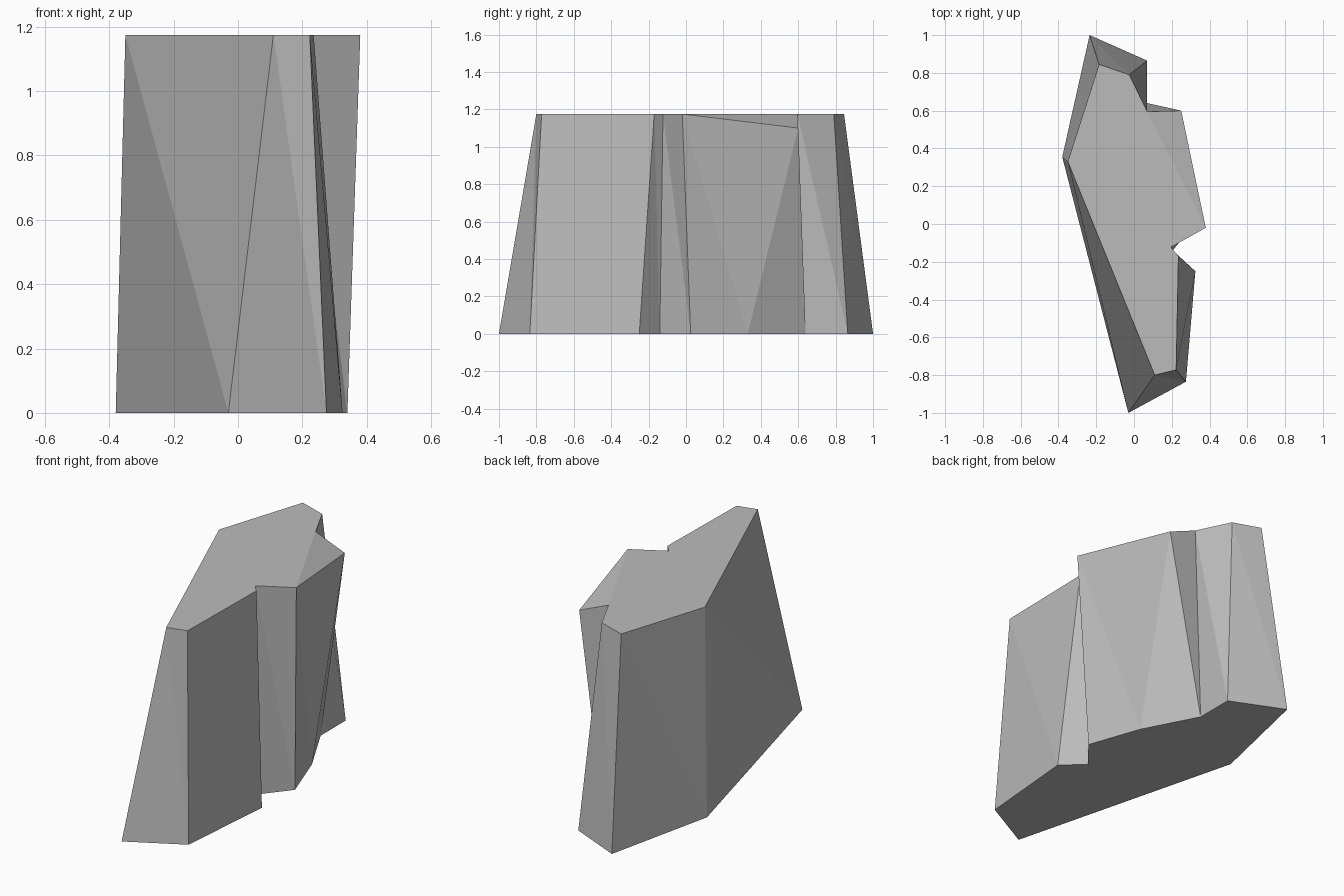
import bpy
import bmesh

if "Cube" in bpy.data.objects:
    bpy.data.objects.remove(bpy.data.objects["Cube"], do_unlink=True)

# Plain stone colour
stone = bpy.data.materials.new("stone_grey")
stone.use_nodes = True
colour = (0.5, 0.5, 0.5, 1)
stone.diffuse_color = colour
bsdf = next(n for n in stone.node_tree.nodes if n.type == 'BSDF_PRINCIPLED')
bsdf.inputs["Base Color"].default_value = colour

HEIGHT = 1.175
CHIP = 6     # index of the corner that dips below the top

# Matching outlines of the base and the top, counter-clockwise
base_outline = [(-.38, .355), (-.03, -1), (.275, -.835), (.325, -.25), (.205, -.14),
                (.34, .025), (.233, .33), (.07, .64), (.07, .865), (-.235, 1)]
top_outline = [(-.35, .33), (.11, -.8), (.223, -.772), (.235, -.17), (.195, -.123),
               (.38, -.02), (.25, .6), (.07, .595), (-.025, .79), (-.185, .845)]

bm = bmesh.new()
base = [bm.verts.new((x, y, 0)) for x, y in base_outline]
top = [bm.verts.new((x, y, HEIGHT)) for x, y in top_outline]
top[CHIP].co.z = 1.1

# Sides, split into flat facets
count = len(base)
for i in range(count):
    j = (i + 1) % count
    bm.faces.new((base[i], base[j], top[i]))
    bm.faces.new((top[i], base[j], top[j]))

# Underside, level top and the sloping chipped corner
bm.faces.new(base[::-1])
bm.faces.new(top[:CHIP] + top[CHIP + 1:])
bm.faces.new(top[CHIP - 1:CHIP + 2])
bmesh.ops.recalc_face_normals(bm, faces=bm.faces[:])

mesh = bpy.data.meshes.new("rock_block")
bm.to_mesh(mesh)
bm.free()
mesh.materials.append(stone)
rock = bpy.data.objects.new("rock_block", mesh)
bpy.context.collection.objects.link(rock)
